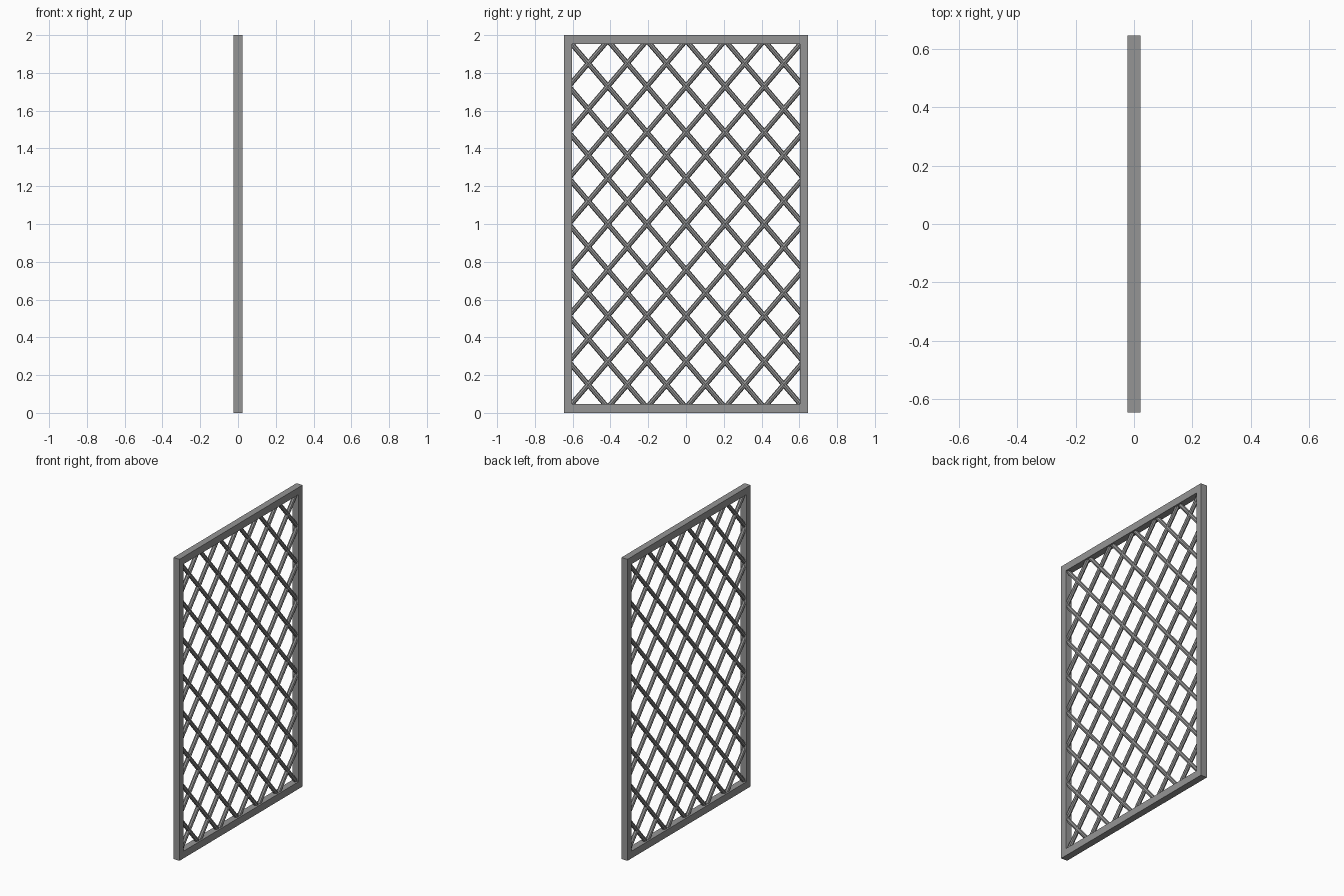
import bpy
from mathutils import Vector

cube = bpy.data.objects.get("Cube")
if cube:
    bpy.data.objects.remove(cube)

HALF_W, HEIGHT, DEPTH = 0.645, 2.0, 0.045
SIDE, RAIL = 0.042, 0.048
PITCH, SLOPE, RADIUS = 0.243, 1.174, 0.0135

metal = bpy.data.materials.new("grey metal")
metal.use_nodes = True
grey = (0.3, 0.3, 0.3, 1)
metal.diffuse_color = grey
metal.node_tree.nodes["Principled BSDF"].inputs["Base Color"].default_value = grey


def frame_bar(name, y, z, width, height):
    bpy.ops.mesh.primitive_cube_add(size=1, location=(0, y, z))
    bar = bpy.context.object
    bar.name = name
    bar.scale = (DEPTH, width, height)
    bpy.ops.object.transform_apply(location=False, rotation=False, scale=True)
    bar.data.materials.append(metal)


def lattice_bar(name, start, end):
    axis = end - start
    bpy.ops.mesh.primitive_cylinder_add(vertices=8, radius=RADIUS, depth=axis.length,
                                        location=(start + end) / 2)
    bar = bpy.context.object
    bar.name = name
    bar.rotation_euler = axis.to_track_quat("Z", "Y").to_euler()
    bar.data.materials.append(metal)
    bpy.ops.object.shade_smooth_by_angle()


# Outer frame
for side, label in ((1, "back"), (-1, "front")):
    frame_bar(label + "_post", side * (HALF_W - SIDE / 2), HEIGHT / 2, SIDE, HEIGHT)
for z, label in ((RAIL / 2, "bottom"), (HEIGHT - RAIL / 2, "top")):
    frame_bar(label + "_rail", 0, z, 2 * (HALF_W - SIDE), RAIL)

# Diagonal lattice, each bar clipped so its ends sit inside the frame
y_max = HALF_W - SIDE / 2
z_max = HEIGHT / 2 - RAIL / 2
for direction, label in ((1, "rising"), (-1, "falling")):
    for k in range(-6, 7):
        offset = k * PITCH
        low = max(-y_max, (-z_max - offset) / SLOPE)
        high = min(y_max, (z_max - offset) / SLOPE)
        ends = [Vector((0, direction * y, HEIGHT / 2 + SLOPE * y + offset))
                for y in (low, high)]
        lattice_bar(f"{label}_bar_{k + 7}", *ends)
